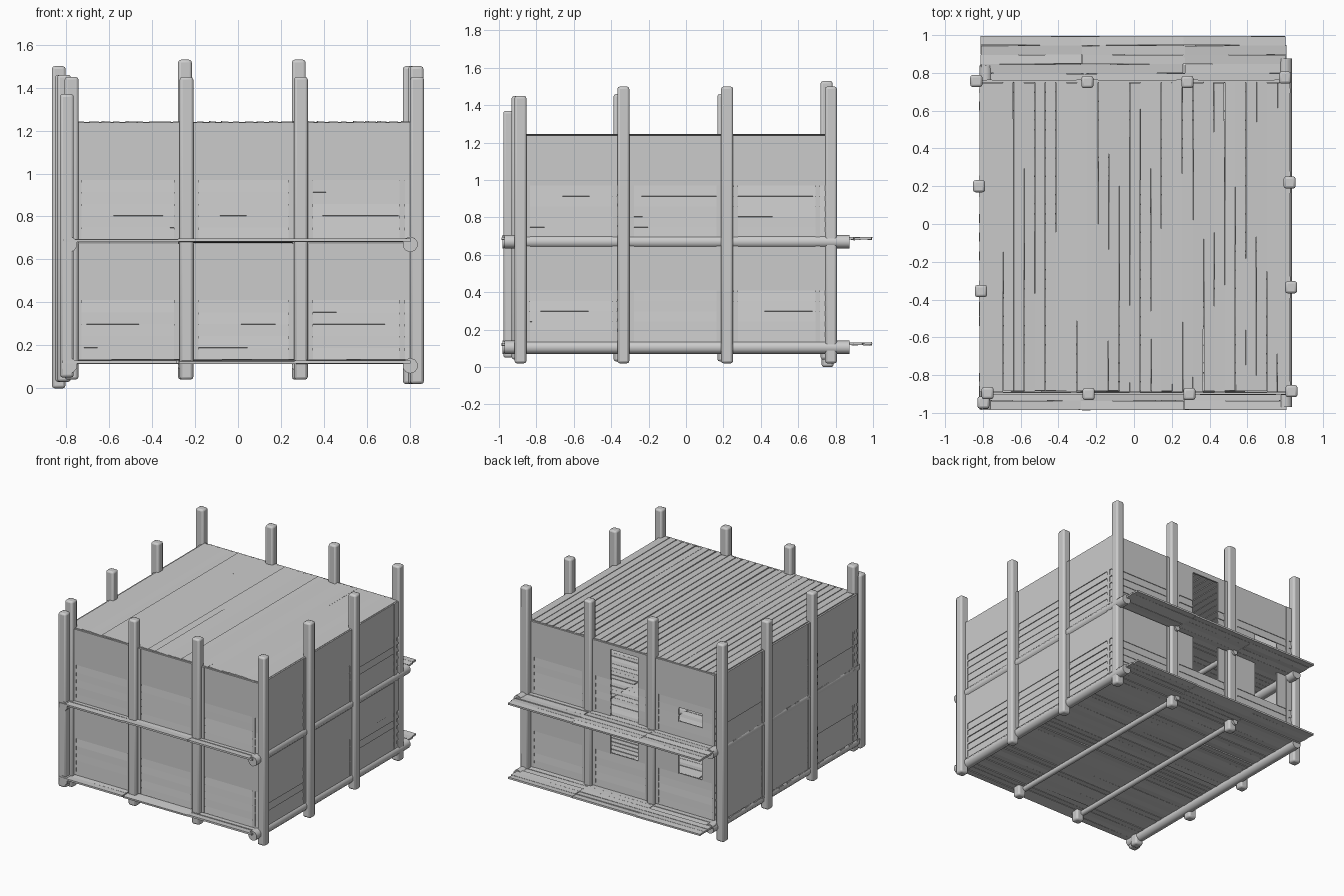
import bpy, bmesh, math, random
from mathutils import Matrix, Euler

if "Cube" in bpy.data.objects:
    bpy.data.objects.remove(bpy.data.objects["Cube"])

random.seed(4)
jit = lambda a: random.uniform(-a, a)


def add_box(bm, centre, size, rot=(0, 0, 0)):
    m = (Matrix.Translation(centre) @ Euler(rot).to_matrix().to_4x4()
         @ Matrix.Diagonal((*size, 1)))
    bmesh.ops.create_cube(bm, size=1, matrix=m)


def finish(bm, name, bevel=0, smooth=False):
    me = bpy.data.meshes.new(name)
    bm.to_mesh(me)
    bm.free()
    ob = bpy.data.objects.new(name, me)
    bpy.context.collection.objects.link(ob)
    if bevel:
        b = ob.modifiers.new("bevel", "BEVEL")
        b.width, b.segments = bevel, 2
    if smooth:
        bpy.ops.object.select_all(action="DESELECT")
        ob.select_set(True)
        bpy.context.view_layer.objects.active = ob
        bpy.ops.object.shade_smooth_by_angle(angle=math.radians(40))
    return ob


# Upright posts: x, y, bottom, top
posts = [
    (-0.797, -0.945, 0.05, 1.37), (-0.775, -0.895, 0.04, 1.45),
    (-0.24, -0.90, 0.04, 1.45), (0.293, -0.90, 0.04, 1.45), (0.834, -0.885, 0.02, 1.45),
    (-0.835, 0.757, 0.0, 1.50), (-0.247, 0.752, 0.04, 1.53),
    (0.283, 0.752, 0.04, 1.53), (0.80, 0.775, 0.02, 1.50),
    (-0.82, 0.20, 0.03, 1.46), (-0.81, -0.355, 0.03, 1.46),
    (0.824, 0.22, 0.02, 1.50), (0.832, -0.335, 0.02, 1.50),
]
for i, (x, y, lo, hi) in enumerate(posts):
    bm = bmesh.new()
    add_box(bm, (x, y, (lo + hi) / 2), (0.064, 0.064, hi - lo))
    finish(bm, f"post_{i + 1}", 0.013, True)

# Round side logs and slimmer floor joists, running front to back at each storey
for level, z in (("lower", 0.105), ("upper", 0.67)):
    for side, x, y0, y1, r in (("left", -0.785, -0.98, 0.84, 0.036),
                               ("right", 0.802, -0.97, 0.875, 0.036),
                               ("mid_left", -0.26, -0.89, 0.80, 0.02),
                               ("mid_right", 0.27, -0.89, 0.80, 0.02)):
        bm = bmesh.new()
        zz = z if r > 0.03 else z - 0.002
        m = Matrix.Translation((x, (y0 + y1) / 2, zz)) @ Matrix.Rotation(math.pi / 2, 4, "X")
        bmesh.ops.create_cone(bm, cap_ends=True, segments=10, radius1=r, radius2=r,
                              depth=y1 - y0, matrix=m)
        finish(bm, f"{level}_{side}_log", 0, True)

# Floor boards in three runs across, projecting as a ledge and balcony
for level, z in (("lower", 0.123), ("upper", 0.688)):
    bm = bmesh.new()
    rows = 40
    pitch = 1.98 / rows
    for x0, x1 in ((-0.815, -0.28), (-0.28, 0.265), (0.265, 0.805)):
        for i in range(rows):
            y = -0.985 + (i + 0.5) * pitch
            add_box(bm, ((x0 + x1) / 2 + jit(0.006), y, z + jit(0.002)),
                    (x1 - x0, pitch * 0.97, 0.013), (jit(0.1), 0, jit(0.006)))
    finish(bm, f"{level}_floor_boards")

# Roof boards, running front to back
bm = bmesh.new()
count = 29
pitch = 1.62 / count
for i in range(count):
    x = -0.805 + (i + 0.5) * pitch
    add_box(bm, (x, -0.068 + jit(0.004), 1.236 + jit(0.001)), (pitch * 0.98, 1.635, 0.012),
            (0, 0.06 + jit(0.04), jit(0.003)))
finish(bm, "roof_boards")


def spans(a, b, hole):
    """Parts of a..b left over beside a hole."""
    if not hole:
        return [(a, b)]
    return [s for s in ((a, hole[0]), (hole[1], b)) if s[1] - s[0] > 0.005]


def wall(name, axis, plane, out, edges, holes=()):
    """Three bays, two storeys: lapped boards below, plain panel above."""
    bm = bmesh.new()

    def piece(a, b, z0, z1, thick, off, tilt=0.0, yaw=0.0):
        c, l, z, p = (a + b) / 2, b - a, (z0 + z1) / 2, plane + out * off
        if axis == "x":
            add_box(bm, (c, p, z), (l, thick, z1 - z0), (out * tilt, yaw, 0))
        else:
            add_box(bm, (p, c, z), (thick, l, z1 - z0), (yaw, -out * tilt, 0))

    for a, b in zip(edges, edges[1:]):
        for base, top in ((0.135, 0.675), (0.695, 1.238)):
            here = [h for h in holes if h[0] >= a and h[1] <= b and h[2] >= base - 0.02]
            h = here[0] if here else None
            split = base + 0.275
            # lapped boards
            step = (split - base) / 5
            for i in range(5):
                z0 = base + i * step
                cut = h and z0 + step * 0.5 > h[2] and z0 + step * 0.5 < h[3]
                for s, e in spans(a, b, h if cut else None):
                    piece(s, e, z0 - 0.002, z0 + step + 0.003, 0.009, 0.003,
                          0.09 + jit(0.04), jit(0.004))
            # plain panel
            cut = h and h[3] > split
            for s, e in spans(a, b, h if cut else None):
                piece(s, e, split, min(top, h[3]) if cut else top, 0.012, 0.004)
            if cut and top - h[3] > 0.003:
                piece(a, b, h[3], top, 0.012, 0.004)
            # upright battens at the bay ends
            for s in (a + 0.045, b - 0.045):
                piece(s - 0.012, s + 0.012, base, top, 0.014, 0.006)
    finish(bm, name)


door = (-0.13, 0.10, 0.69, 1.20)
window = (-0.67, -0.47, 0.80, 0.915)
wall("front_wall", "x", -0.893, -1, (-0.785, -0.24, 0.293, 0.81))
wall("back_wall", "x", 0.752, 1, (-0.81, -0.247, 0.283, 0.80), (door, window))
wall("left_wall", "y", -0.808, -1, (-0.89, -0.355, 0.20, 0.75))
wall("right_wall", "y", 0.815, 1, (-0.89, -0.335, 0.22, 0.75))
